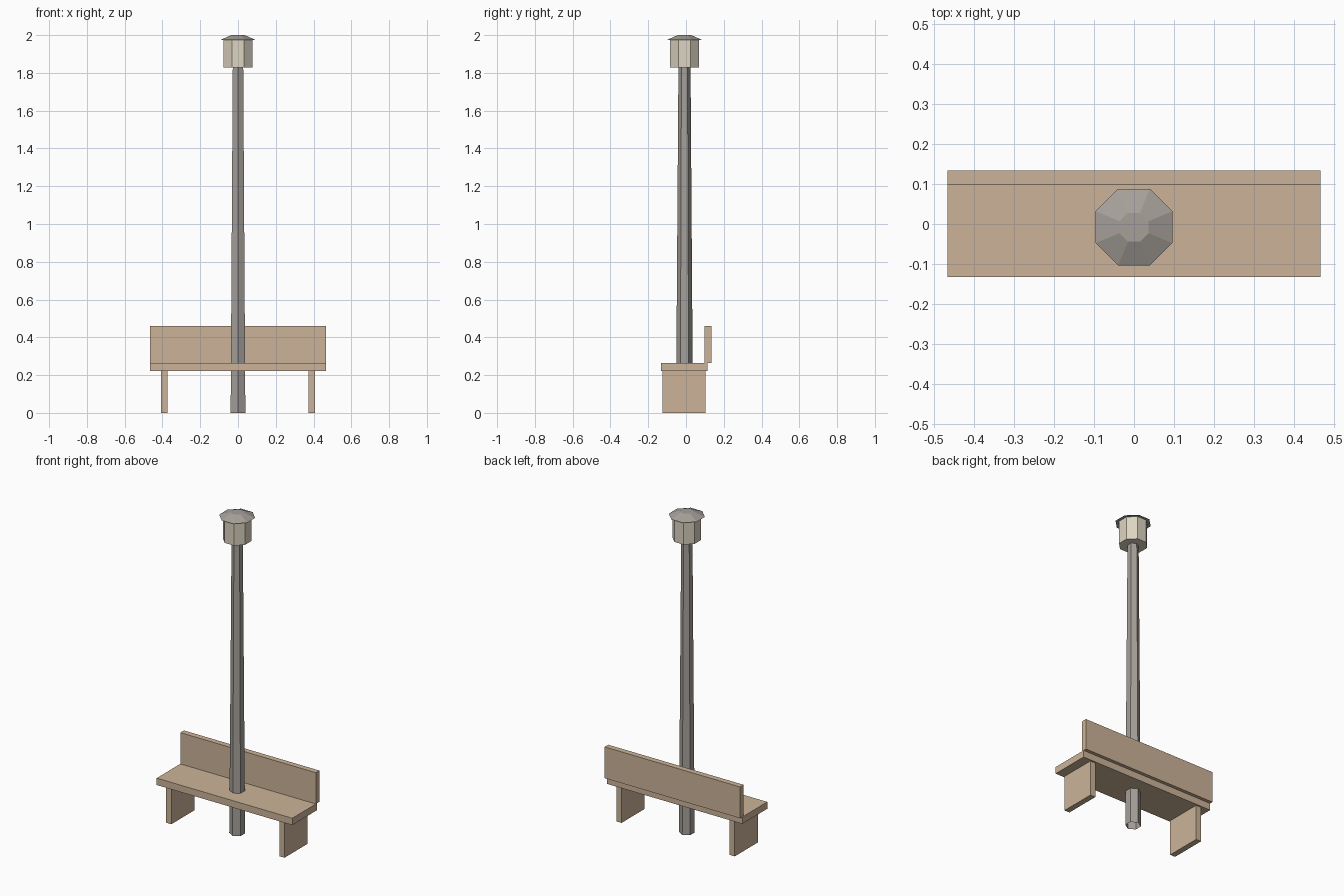
import bpy, bmesh, math
from mathutils import Matrix

if "Cube" in bpy.data.objects:
    bpy.data.objects.remove(bpy.data.objects["Cube"])

POLE_Y = -0.008


def material(name, rgb):
    m = bpy.data.materials.new(name)
    lin = [(c / 255 / 12.92) if c < 11 else ((c / 255 + 0.055) / 1.055) ** 2.4 for c in rgb]
    m.diffuse_color = (*lin, 1)
    m.use_nodes = True
    m.node_tree.nodes["Principled BSDF"].inputs["Base Color"].default_value = m.diffuse_color
    return m


wood = material("tan_wood", (204, 180, 153))
metal = material("grey_metal", (166, 160, 153))
glass = material("cream_glass", (222, 213, 194))


def finish(name, bm, mat):
    me = bpy.data.meshes.new(name)
    bm.to_mesh(me)
    bm.free()
    me.materials.append(mat)
    ob = bpy.data.objects.new(name, me)
    bpy.context.collection.objects.link(ob)
    return ob


def box(name, x, y, z, mat):
    """Box from (min, max) ranges."""
    bm = bmesh.new()
    bmesh.ops.create_cube(bm, size=1)
    for v in bm.verts:
        v.co = [(a + b) / 2 + c * (b - a) for c, (a, b) in zip(v.co, (x, y, z))]
    return finish(name, bm, mat)


def prism(name, sides, r0, r1, z0, z1, turn, mat, open_bottom=False):
    """Tapered upright prism around the pole axis."""
    bm = bmesh.new()
    bmesh.ops.create_cone(bm, cap_ends=True, segments=sides, radius1=r0, radius2=r1,
                          depth=z1 - z0,
                          matrix=Matrix.Translation((0, POLE_Y, (z0 + z1) / 2))
                          @ Matrix.Rotation(turn, 4, 'Z'))
    if open_bottom:
        bm.normal_update()
        bmesh.ops.delete(bm, geom=[f for f in bm.faces if f.normal.z < -0.9], context='FACES')
    return finish(name, bm, mat)


# Bench
box("seat", (-0.467, 0.467), (-0.133, 0.113), (0.222, 0.265), wood)
box("backrest", (-0.467, 0.467), (0.099, 0.134), (0.265, 0.46), wood)
for side, x in (("left", -0.39), ("right", 0.39)):
    box(side + "_leg", (x - 0.018, x + 0.018), (-0.125, 0.103), (0, 0.222), wood)

# Lamp post: hexagonal pole, octagonal lantern and cap with flats facing the axes
flat = math.pi / 8
k = 1 / math.cos(flat)
prism("pole", 6, 0.045, 0.032, 0, 1.83, 0, metal, open_bottom=True)
prism("lantern", 8, 0.077 * k, 0.077 * k, 1.828, 1.975, flat, glass)
prism("lantern_cap", 8, 0.096 * k, 0.036 * k, 1.973, 2.0, flat, metal)
